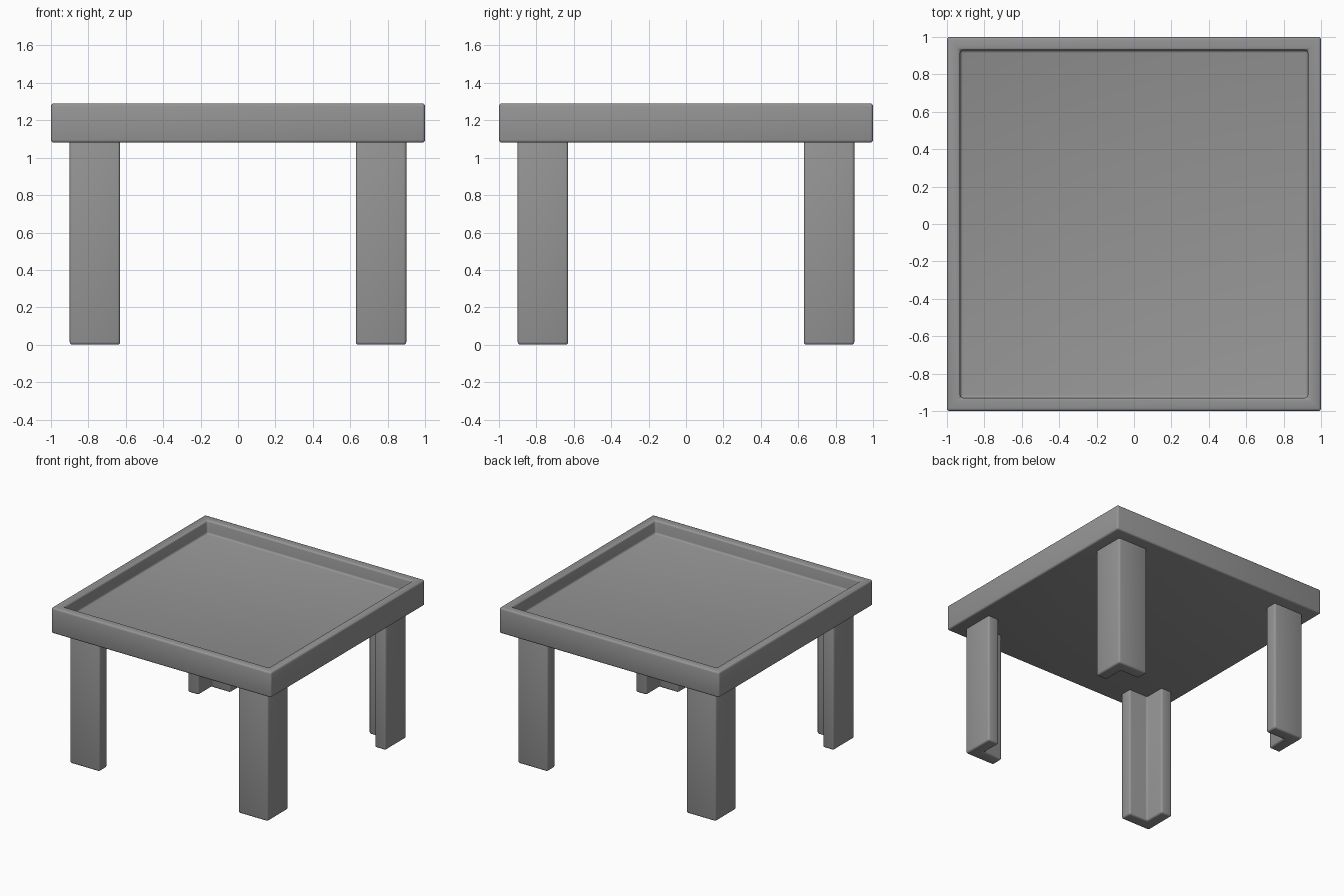
import bpy
import bmesh

cube = bpy.data.objects.get("Cube")
if cube:
    bpy.data.objects.remove(cube, do_unlink=True)

HEIGHT, UNDERSIDE = 1.29, 1.08
RIM, DEPTH = 0.1, 0.11
LEG_OUT, LEG_IN, LEG_THICK = 0.9, 0.63, 0.1

grey = bpy.data.materials.new("plain_grey")
grey.use_nodes = True
colour = (0.3, 0.3, 0.3, 1)
grey.diffuse_color = colour
grey.node_tree.nodes["Principled BSDF"].inputs["Base Color"].default_value = colour


def prism(bm, outline, bottom, top):
    """Extrude a flat outline upwards and return its top face."""
    base = bm.faces.new([bm.verts.new((x, y, bottom)) for x, y in outline])
    result = bmesh.ops.extrude_face_region(bm, geom=[base], use_keep_orig=True)
    verts = [g for g in result["geom"] if isinstance(g, bmesh.types.BMVert)]
    bmesh.ops.translate(bm, verts=verts, vec=(0, 0, top - bottom))
    bmesh.ops.recalc_face_normals(bm, faces=bm.faces)
    return max(bm.faces, key=lambda f: f.calc_center_median().z)


def finish(name, bm, mirrored=False):
    """Turn the mesh into a smooth object with softened edges."""
    mesh = bpy.data.meshes.new(name)
    bm.to_mesh(mesh)
    bm.free()
    mesh.materials.append(grey)
    mesh.shade_smooth()
    obj = bpy.data.objects.new(name, mesh)
    bpy.context.collection.objects.link(obj)
    bevel = obj.modifiers.new("soft_edges", "BEVEL")
    bevel.width = 0.015
    bevel.segments = 3
    if mirrored:
        mirror = obj.modifiers.new("four_corners", "MIRROR")
        mirror.use_axis = (True, True, False)
    return obj


# Tabletop: a slab with a raised rim around a sunken tray
bm = bmesh.new()
square = [(-1, -1), (1, -1), (1, 1), (-1, 1)]
tray = prism(bm, square, UNDERSIDE, HEIGHT)
bmesh.ops.inset_region(bm, faces=[tray], thickness=RIM)
floor = bmesh.ops.extrude_face_region(bm, geom=[tray])
bmesh.ops.delete(bm, geom=[tray], context="FACES_ONLY")
sunk = [g for g in floor["geom"] if isinstance(g, bmesh.types.BMVert)]
bmesh.ops.translate(bm, verts=sunk, vec=(0, 0, -DEPTH))
bmesh.ops.recalc_face_normals(bm, faces=bm.faces)
finish("tabletop", bm)

# Legs: L-shaped corner posts, open towards the middle
bm = bmesh.new()
o, i, w = LEG_OUT, LEG_IN, LEG_OUT - LEG_THICK
prism(bm, [(o, o), (i, o), (i, w), (w, w), (w, i), (o, i)], 0, UNDERSIDE + 0.03)
finish("legs", bm, mirrored=True)
